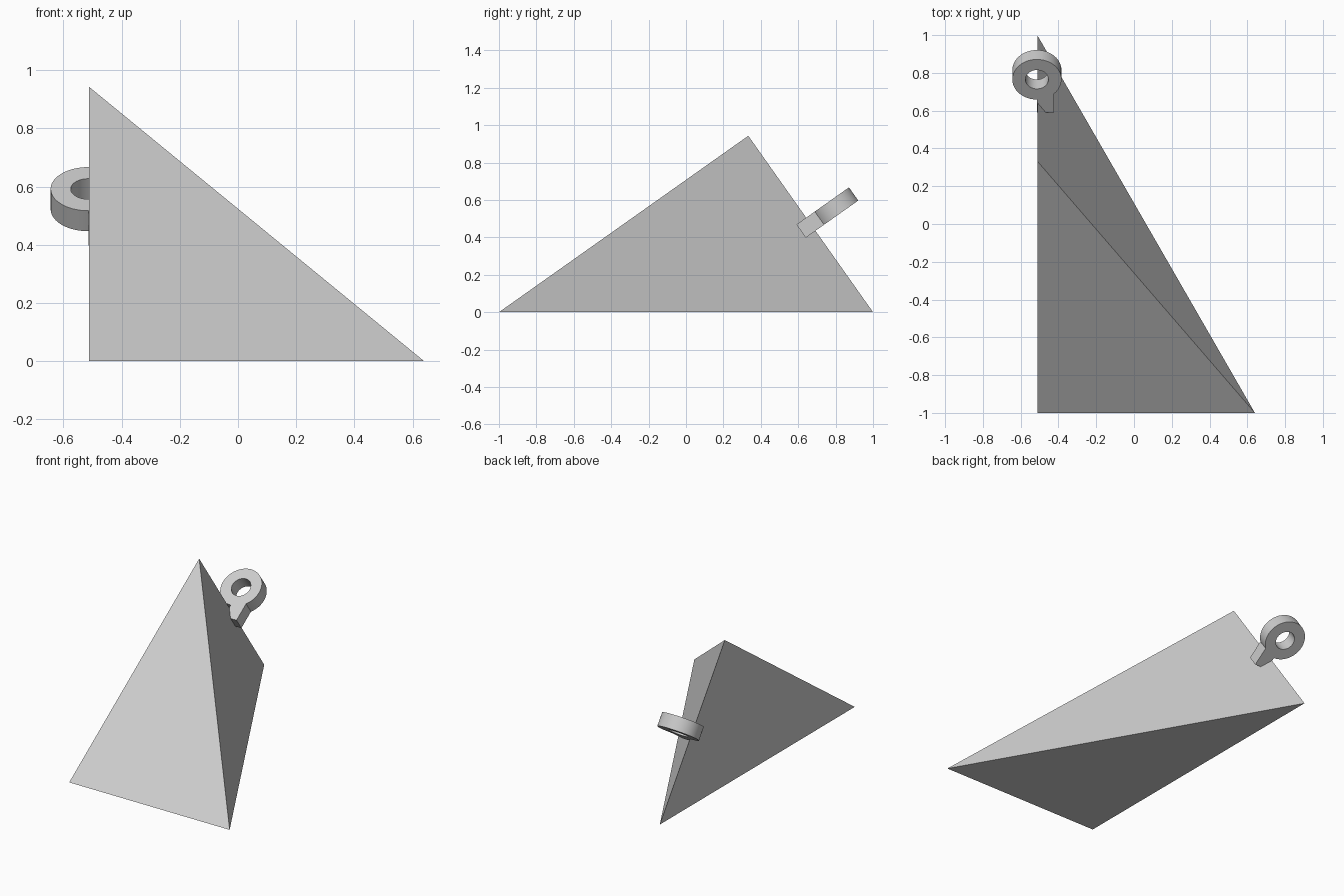
import bpy, bmesh, math
from mathutils import Matrix, Vector

if "Cube" in bpy.data.objects:
    bpy.data.objects.remove(bpy.data.objects["Cube"])

grey = bpy.data.materials.new("light_grey")
grey.diffuse_color = (0.6, 0.6, 0.6, 1)
grey.use_nodes = True
grey.node_tree.nodes["Principled BSDF"].inputs["Base Color"].default_value = grey.diffuse_color

# Tetrahedral body: right-angled base with the apex above its straight side
A, B, C, D = (-0.512, -1, 0), (0.64, -1, 0), (-0.512, 1, 0), (-0.512, 0.333, 0.943)
mesh = bpy.data.meshes.new("pyramid_body")
mesh.from_pydata([A, B, C, D], [], [(0, 2, 1), (0, 1, 3), (1, 2, 3), (2, 0, 3)])
mesh.materials.append(grey)
body = bpy.data.objects.new("pyramid_body", mesh)
bpy.context.collection.objects.link(body)

# Hanging ring with its tab, drawn as one flat outline with a hole
R, HOLE, TAB_W, TAB_END, THICK = 0.13, 0.061, 0.09, -0.214, 0.086
N = 64
start = -math.acos(TAB_W / R)
sweep = 1.5 * math.pi - start
outline = [(R * math.cos(start + sweep * i / N), R * math.sin(start + sweep * i / N))
           for i in range(N + 1)]
outline += [(0, TAB_END), (TAB_W, TAB_END)]
hole = [(HOLE * math.cos(math.tau * i / N), HOLE * math.sin(math.tau * i / N))
        for i in range(N)]

curve = bpy.data.curves.new("hanging_ring", 'CURVE')
curve.dimensions = '2D'
curve.fill_mode = 'BOTH'
curve.extrude = THICK / 2
for pts in (outline, hole):
    spline = curve.splines.new('POLY')
    spline.points.add(len(pts) - 1)
    for p, (x, y) in zip(spline.points, pts):
        p.co = (x, y, 0, 1)
    spline.use_cyclic_u = True
curve.materials.append(grey)
ring = bpy.data.objects.new("hanging_ring", curve)
bpy.context.collection.objects.link(ring)

# Ring axis runs along the sloping back edge of the body
axis = (Vector(D) - Vector(C)).normalized()
side = Vector((1, 0, 0))
out = axis.cross(side)
ring.matrix_world = Matrix.Translation((-0.514, 0.79, 0.557)) @ \
    Matrix((side, out, axis)).transposed().to_4x4()

bpy.context.view_layer.objects.active = ring
ring.select_set(True)
bpy.ops.object.convert(target='MESH')
ring = bpy.context.object

# Weld the caps to the walls and smooth the round sides
bm = bmesh.new()
bm.from_mesh(ring.data)
bmesh.ops.remove_doubles(bm, verts=bm.verts, dist=0.0005)
bmesh.ops.recalc_face_normals(bm, faces=bm.faces)
bm.to_mesh(ring.data)
bm.free()
bpy.ops.object.shade_smooth_by_angle(angle=math.radians(30))
